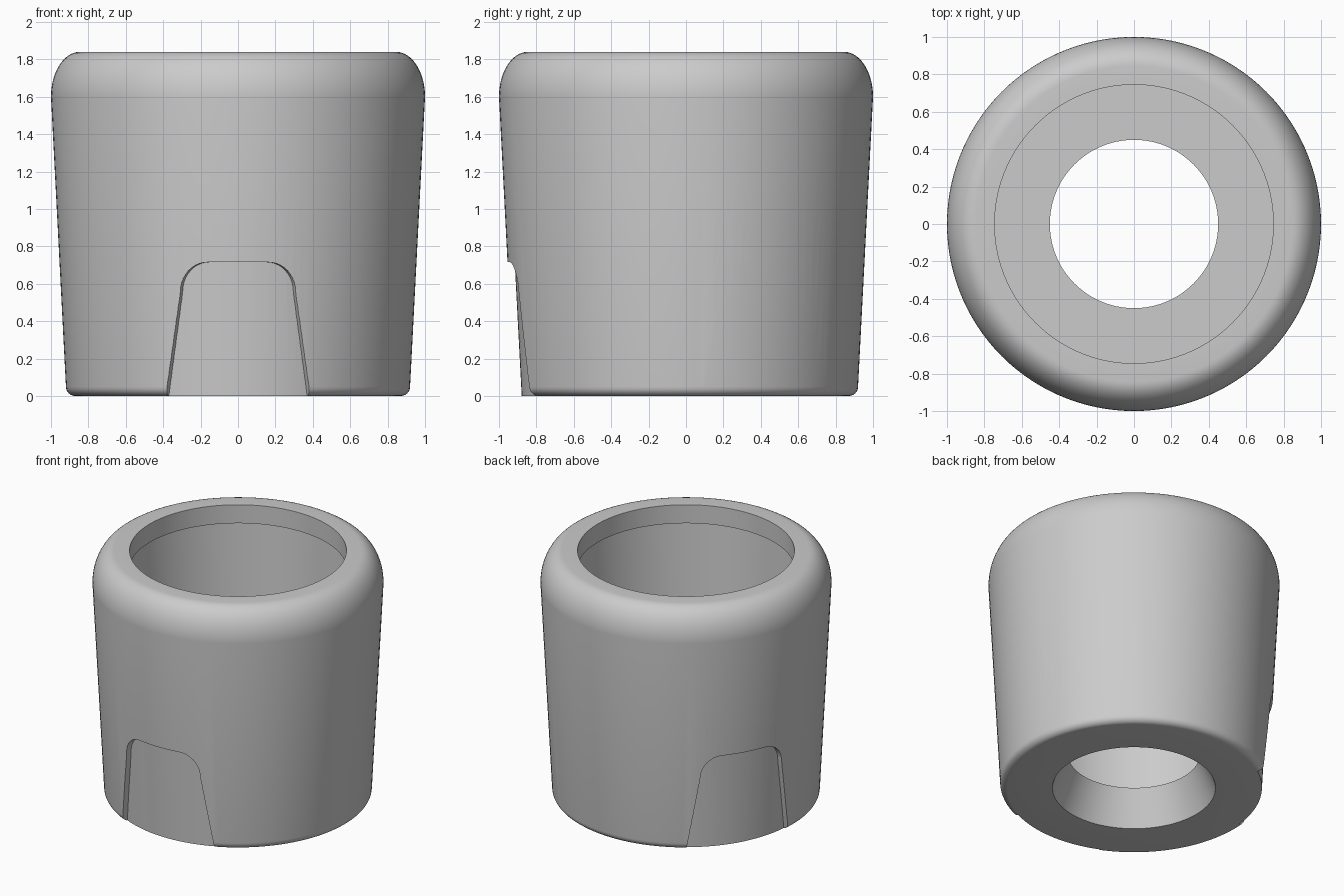
import bpy, bmesh
from math import sin, cos, pi, sqrt, radians

SEGMENTS = 120

cube = bpy.data.objects.get("Cube")
if cube:
    bpy.data.objects.remove(cube, do_unlink=True)

grey = bpy.data.materials.new("plain grey")
grey.use_nodes = True
grey.diffuse_color = (0.6, 0.6, 0.6, 1)
grey.node_tree.nodes["Principled BSDF"].inputs["Base Color"].default_value = (0.6, 0.6, 0.6, 1)


def finish(name, bm):
    bmesh.ops.recalc_face_normals(bm, faces=bm.faces)
    mesh = bpy.data.meshes.new(name)
    bm.to_mesh(mesh)
    bm.free()
    mesh.materials.append(grey)
    obj = bpy.data.objects.new(name, mesh)
    bpy.context.collection.objects.link(obj)
    return obj


def ring_solid(name, profile, shift=0.0):
    """Revolve a closed (radius, height) loop about z, shifted by part of a segment."""
    bm = bmesh.new()
    rings = []
    for i in range(SEGMENTS):
        a = 2 * pi * (i + shift) / SEGMENTS
        rings.append([bm.verts.new((r * cos(a), r * sin(a), z)) for r, z in profile])
    n = len(profile)
    for i in range(SEGMENTS):
        here, there = rings[i], rings[(i + 1) % SEGMENTS]
        for j in range(n):
            k = (j + 1) % n
            bm.faces.new((here[j], there[j], there[k], here[k]))
    return finish(name, bm)


def corner(cx, cz, rx, rz, start, end, steps):
    """Points along an elliptical corner, angles in degrees."""
    angles = [radians(start + (end - start) * i / steps) for i in range(steps + 1)]
    return [(cx + rx * cos(a), cz + rz * sin(a)) for a in angles]


def cut(target, cutter):
    mod = target.modifiers.new("cut", "BOOLEAN")
    mod.operation = "DIFFERENCE"
    mod.solver = "EXACT"
    mod.object = cutter
    bpy.context.view_layer.objects.active = target
    bpy.ops.object.modifier_apply(modifier=mod.name)


# Tapered cup wall: rounded outside, overhanging lip, wider cavity, flared floor hole
profile = corner(0.87, 0.05, 0.05, 0.05, -90, 0, 6)
profile += corner(0.845, 1.60, 0.155, 0.24, 0, 90, 14)
profile += [(0.745, 1.84), (0.745, 1.70), (0.83, 1.70), (0.755, 0.26), (0.45, 0.26), (0.56, 0)]
body = ring_solid("cup_body", profile)

# Solid that limits the depth of the recesses
recess_floor = ring_solid("recess_floor",
                          [(0.2, -0.3), (0.863, -0.3), (0.931, 1.0), (0.2, 1.0)], 0.5)


def recess_cutter():
    """Arch-shaped block with radial side walls, facing the front."""
    foot, shoulder, steps = (0.398, -0.08), (0.308, 0.56), 8
    right = [tuple(f + (s - f) * i / steps for f, s in zip(foot, shoulder)) for i in range(steps)]
    right += corner(0.165, 0.56, 0.143, 0.155, 0, 90, 10)
    outline = right + [(-x, z) for x, z in reversed(right)]
    bm = bmesh.new()
    loops = []
    for depth in (0.72, 1.03):
        loop = []
        for x, z in outline:
            surface = sqrt((0.917 + 0.052 * z) ** 2 - x * x)
            loop.append(bm.verts.new((x * depth / surface, -depth, z)))
        loops.append(loop)
        bm.faces.new(loop)
    n = len(outline)
    for j in range(n):
        k = (j + 1) % n
        bm.faces.new((loops[0][j], loops[0][k], loops[1][k], loops[1][j]))
    bmesh.ops.triangulate(bm, faces=bm.faces)
    return finish("recess_cutter", bm)


# Three shallow recesses spaced evenly around the base
cutter = recess_cutter()
cut(cutter, recess_floor)
for turn in range(3):
    cutter.rotation_euler.z = 2 * pi * turn / 3
    bpy.context.view_layer.update()
    cut(body, cutter)

for helper in (cutter, recess_floor):
    bpy.data.objects.remove(helper, do_unlink=True)

# Smooth shading with crisp recess and rim edges
bpy.ops.object.select_all(action="DESELECT")
body.select_set(True)
bpy.context.view_layer.objects.active = body
bpy.ops.object.shade_smooth_by_angle(angle=radians(30))
